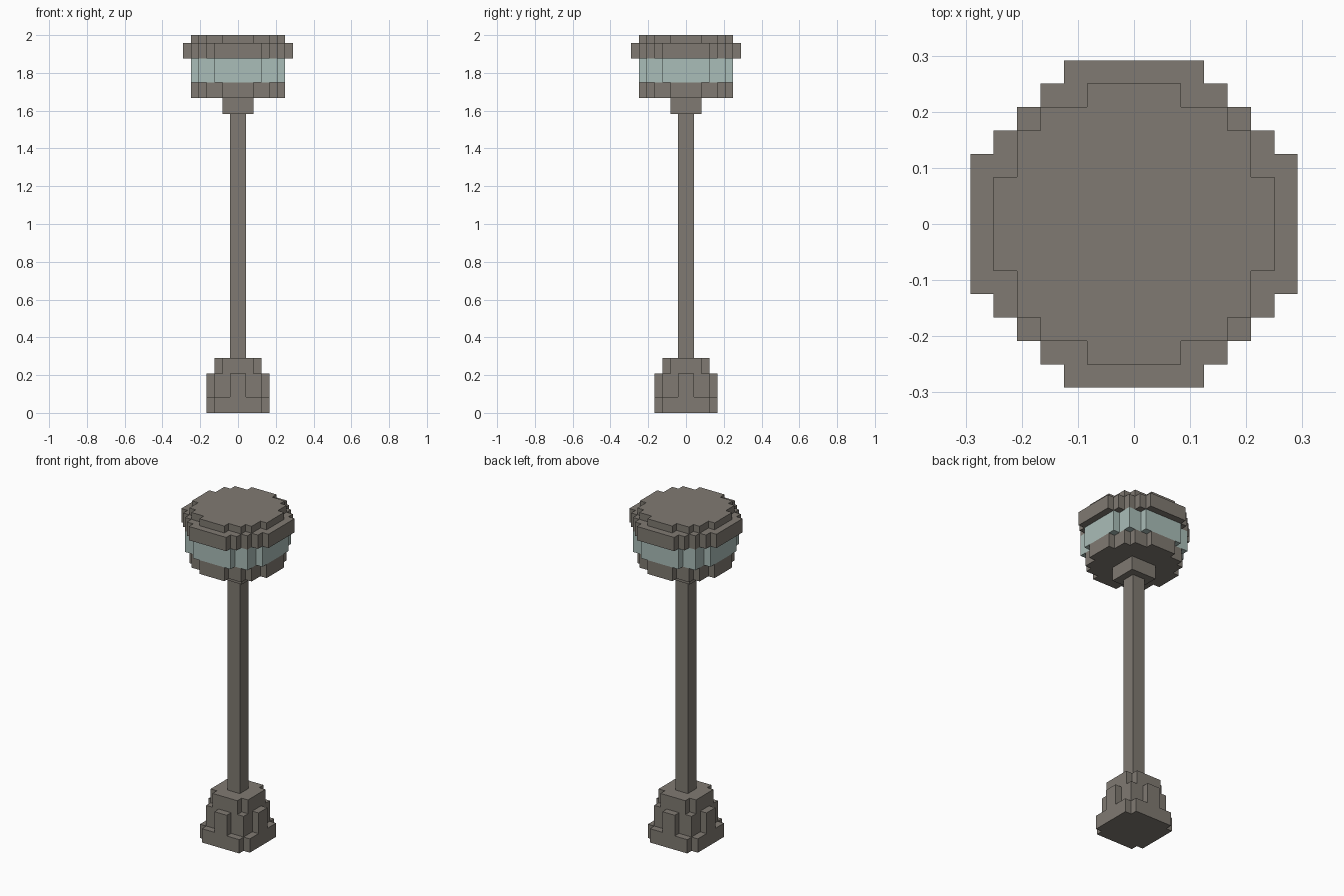
import bpy
import bmesh

UNIT = 2 / 48  # one block of the stepped grid

cube = bpy.data.objects.get("Cube")
if cube:
    bpy.data.objects.remove(cube, do_unlink=True)


def make_material(name, rgb):
    mat = bpy.data.materials.new(name)
    mat.use_nodes = True
    color = (*rgb, 1)
    mat.diffuse_color = color
    mat.node_tree.nodes["Principled BSDF"].inputs["Base Color"].default_value = color
    return mat


stone = make_material("warm grey stone", (0.216, 0.195, 0.168))
glass = make_material("pale teal glass", (0.40, 0.51, 0.48))


def outline(steps):
    """Corners of one quadrant's staircase, turned round all four quadrants."""
    quarter = []
    for i, (x, y) in enumerate(steps):
        quarter.append((x, y))
        if i + 1 < len(steps):
            quarter.append((x, steps[i + 1][1]))
    quarter.reverse()
    points = []
    for turn in range(4):
        points += quarter
        quarter = [(-y, x) for x, y in quarter]
    return points


def prism(name, steps, bottom, top, mat):
    """Extrude a stepped outline between two grid heights."""
    bm = bmesh.new()
    verts = [bm.verts.new((x * UNIT, y * UNIT, bottom * UNIT)) for x, y in outline(steps)]
    face = bm.faces.new(verts)
    result = bmesh.ops.extrude_face_region(bm, geom=[face])
    moved = [v for v in result["geom"] if isinstance(v, bmesh.types.BMVert)]
    bmesh.ops.translate(bm, verts=moved, vec=(0, 0, (top - bottom) * UNIT))
    bmesh.ops.recalc_face_normals(bm, faces=bm.faces)
    mesh = bpy.data.meshes.new(name)
    bm.to_mesh(mesh)
    bm.free()
    mesh.materials.append(mat)
    obj = bpy.data.objects.new(name, mesh)
    bpy.context.collection.objects.link(obj)
    return obj


# Outlines: each pair is how far a step reaches in x and in y
round_disc = [(2, 6), (4, 5), (5, 4), (6, 2)]
glass_disc = [(3, 6), (5, 5), (6, 3)]
wide_disc = [(3, 7), (4, 6), (5, 5), (6, 4), (7, 3)]

# Stepped foot with a rib on each side
prism("foot_plinth", [(3, 4), (4, 3)], 0, 2, stone)
prism("foot_ribbed_block", [(1, 4), (3, 3), (4, 1)], 2, 5, stone)
prism("foot_top", [(2, 3), (3, 2)], 5, 7, stone)

# Post and collar
prism("post", [(1, 1)], 7, 38, stone)
prism("collar", [(2, 2)], 38, 40, stone)

# Lamp head
prism("lamp_tray", round_disc, 40, 42, stone)
prism("lamp_glass", glass_disc, 42, 45, glass)
prism("lamp_rim", wide_disc, 45, 47, stone)
prism("lamp_cap", round_disc, 47, 48, stone)
